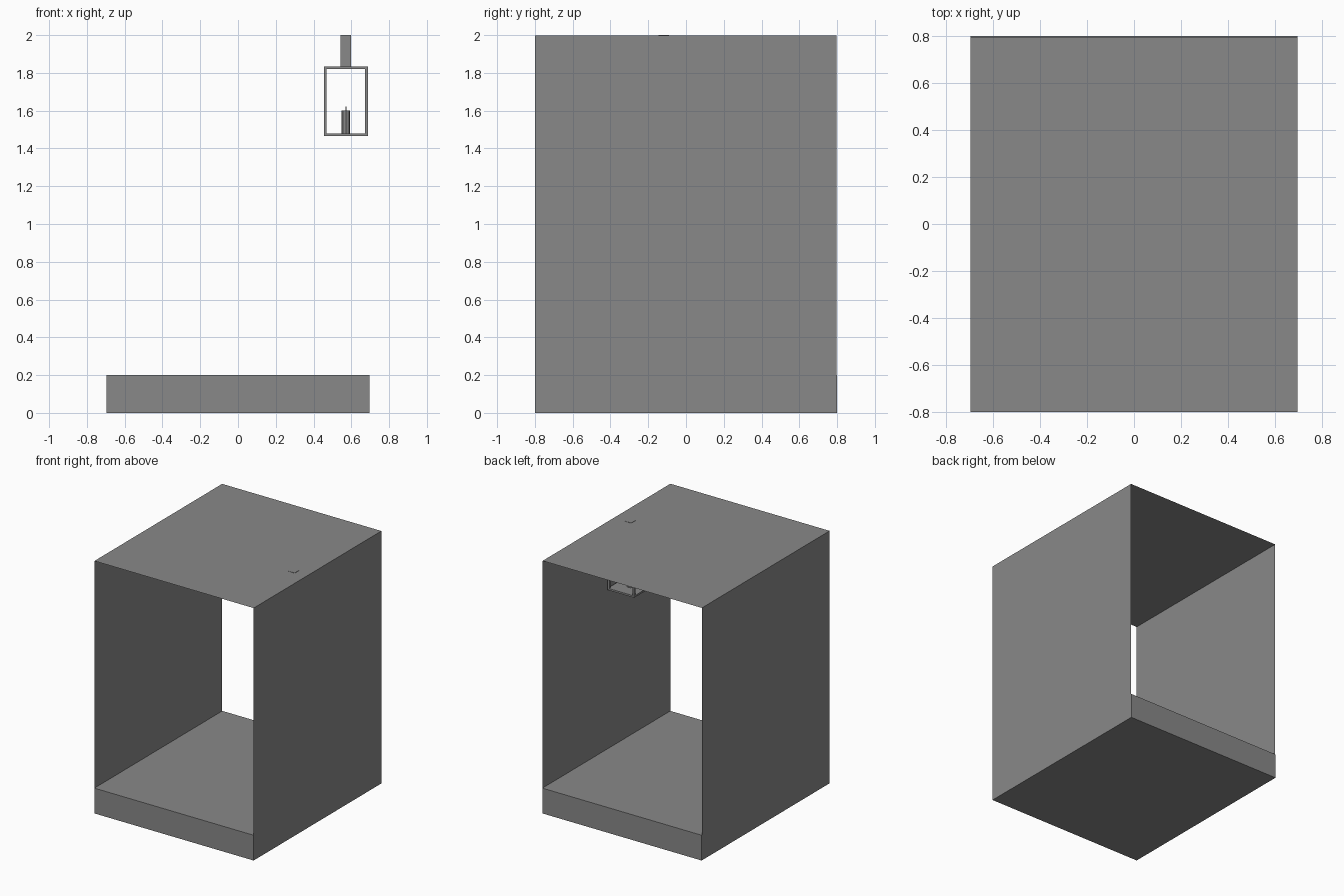
import bpy

if "Cube" in bpy.data.objects:
    bpy.data.objects.remove(bpy.data.objects["Cube"])

mat = bpy.data.materials.new("plain grey")
mat.diffuse_color = (0.25, 0.25, 0.25, 1)
mat.use_nodes = True
mat.node_tree.nodes["Principled BSDF"].inputs["Base Color"].default_value = mat.diffuse_color


def mesh_object(name, verts, faces):
    me = bpy.data.meshes.new(name)
    me.from_pydata(verts, [], faces)
    me.materials.append(mat)
    ob = bpy.data.objects.new(name, me)
    bpy.context.collection.objects.link(ob)
    return ob


def box(name, x0, x1, y0, y1, z0, z1):
    v = [(x, y, z) for z in (z0, z1) for x, y in ((x0, y0), (x1, y0), (x1, y1), (x0, y1))]
    f = [(3, 2, 1, 0), (4, 5, 6, 7), (0, 1, 5, 4), (1, 2, 6, 5), (2, 3, 7, 6), (3, 0, 4, 7)]
    return mesh_object(name, v, f)


def cylinder(name, r, x, y, z0, z1, sides):
    bpy.ops.mesh.primitive_cylinder_add(vertices=sides, radius=r, depth=z1 - z0,
                                        location=(x, y, (z0 + z1) / 2))
    ob = bpy.context.object
    ob.name = name
    ob.data.materials.append(mat)


# Corridor shell: thick floor, sheet walls and sheet ceiling
W, Y0, Y1 = 0.697, -0.8, 0.797
box("floor", -W, W, -0.8, 0.8, 0, 0.2)
for name, x, order in (("left_wall", -W, (3, 2, 1, 0)), ("right_wall", W, (0, 1, 2, 3))):
    mesh_object(name, [(x, Y0, 0), (x, Y1, 0), (x, Y1, 1.998), (x, Y0, 1.998)], [order])
mesh_object("ceiling", [(-W, Y0, 1.998), (W, Y0, 1.998), (W, Y1, 1.998), (-W, Y1, 1.998)],
            [(0, 1, 2, 3)])

# Hanging lantern: rod, two plates and four corner posts
cx, cy, h, t = 0.571, -0.118, 0.116, 0.014
box("lantern_rod", cx - 0.028, cx + 0.028, cy - 0.028, cy + 0.028, 1.835, 2.0)
box("lantern_top", cx - h, cx + h, cy - h, cy + h, 1.835 - t, 1.835)
box("lantern_base", cx - h, cx + h, cy - h, cy + h, 1.465, 1.465 + t)
for sx in (-1, 1):
    for sy in (-1, 1):
        px, py = cx + sx * (h - t / 2), cy + sy * (h - t / 2)
        box("lantern_post", px - t / 2, px + t / 2, py - t / 2, py + t / 2,
            1.465 + t, 1.835 - t)

# Candle and wick
cylinder("candle", 0.023, cx, cy, 1.479, 1.6, 8)
cylinder("wick", 0.003, cx, cy, 1.6, 1.622, 6)
